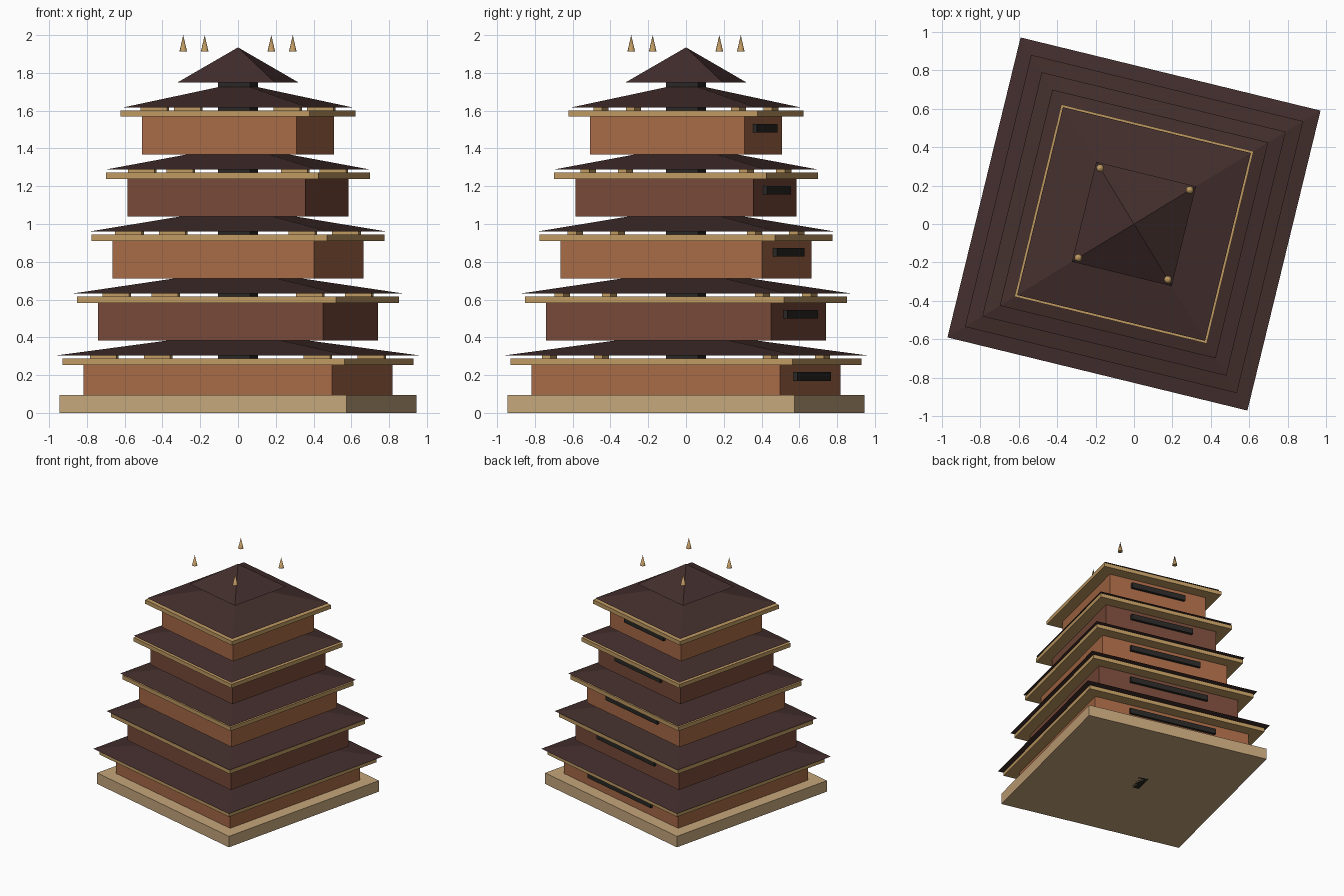
import bpy, math
from mathutils import Matrix

if "Cube" in bpy.data.objects:
    bpy.data.objects.remove(bpy.data.objects["Cube"])

TURN = Matrix.Rotation(math.radians(-13.7), 4, 'Z')   # whole tower is turned


def mat(name, r, g, b):
    m = bpy.data.materials.new(name)
    m.diffuse_color = (r, g, b, 1)
    m.use_nodes = True
    m.node_tree.nodes["Principled BSDF"].inputs["Base Color"].default_value = m.diffuse_color
    return m


STONE = mat("stone", .56, .38, .20)
WALLS = [mat("light_wall", .386, .141, .061), mat("dark_wall", .184, .067, .04)]
TRIM = mat("trim", .52, .32, .12)
ROOF = mat("roof", .056, .028, .026)
DARK = mat("dark_wood", .022, .021, .019)


def finish(name, m):
    o = bpy.context.object
    o.name = name
    o.data.materials.append(m)
    o.matrix_world = TURN @ o.matrix_basis
    return o


def box(name, x, y, z0, z1, hx, hy, m):
    bpy.ops.mesh.primitive_cube_add(size=1, location=(x, y, (z0 + z1) / 2))
    o = bpy.context.object
    o.scale = (2 * hx, 2 * hy, z1 - z0)
    bpy.ops.object.transform_apply(location=False, rotation=False, scale=True)
    return finish(name, m)


def pyramid(name, h, z0, z1, m):
    bpy.ops.mesh.primitive_cone_add(vertices=4, radius1=h * math.sqrt(2), radius2=0,
                                    depth=z1 - z0, location=(0, 0, (z0 + z1) / 2),
                                    rotation=(0, 0, math.pi / 4))
    return finish(name, m)


CORNERS = [(sx, sy) for sx in (-1, 1) for sy in (-1, 1)]

# stone base and central post
box("base", 0, 0, 0, .095, .782, .782, STONE)
box("central_post", 0, 0, 0, 1.78, .087, .087, DARK)

# five shrinking storeys
for i in range(5):
    n = i + 1
    z = .055 + .3285 * i
    h = .677 - .064 * i
    box(f"storey_{n}_wall", 0, 0, z, z + .20, h, h, WALLS[i % 2])
    # long window slot on the back face
    box(f"storey_{n}_window", 0, h, z + .115, z + .161, .555 * h, .022, DARK)
    # eave slab, corner brackets and roof
    e = .769 - .0635 * i
    box(f"storey_{n}_eave", 0, 0, z + .199, z + .233, e, e, TRIM)
    for k, (sx, sy) in enumerate(CORNERS):
        box(f"storey_{n}_bracket_{k + 1}", sx * .86 * h, sy * .89 * h,
            z + .23, z + .252, .072, .024, TRIM)
    pyramid(f"storey_{n}_roof", .803 - .075 * i, z + .248, z + .378, ROOF)

# small crowning roof
pyramid("top_roof", .267, 1.748, 1.935, ROOF)

# four floating finials
for k, (sx, sy) in enumerate(CORNERS):
    bpy.ops.mesh.primitive_cone_add(vertices=8, radius1=.021, radius2=0, depth=.088,
                                    location=(sx * .24, sy * .24, 1.956))
    bpy.ops.object.shade_smooth_by_angle(angle=math.radians(60))
    finish(f"finial_{k + 1}", TRIM)
